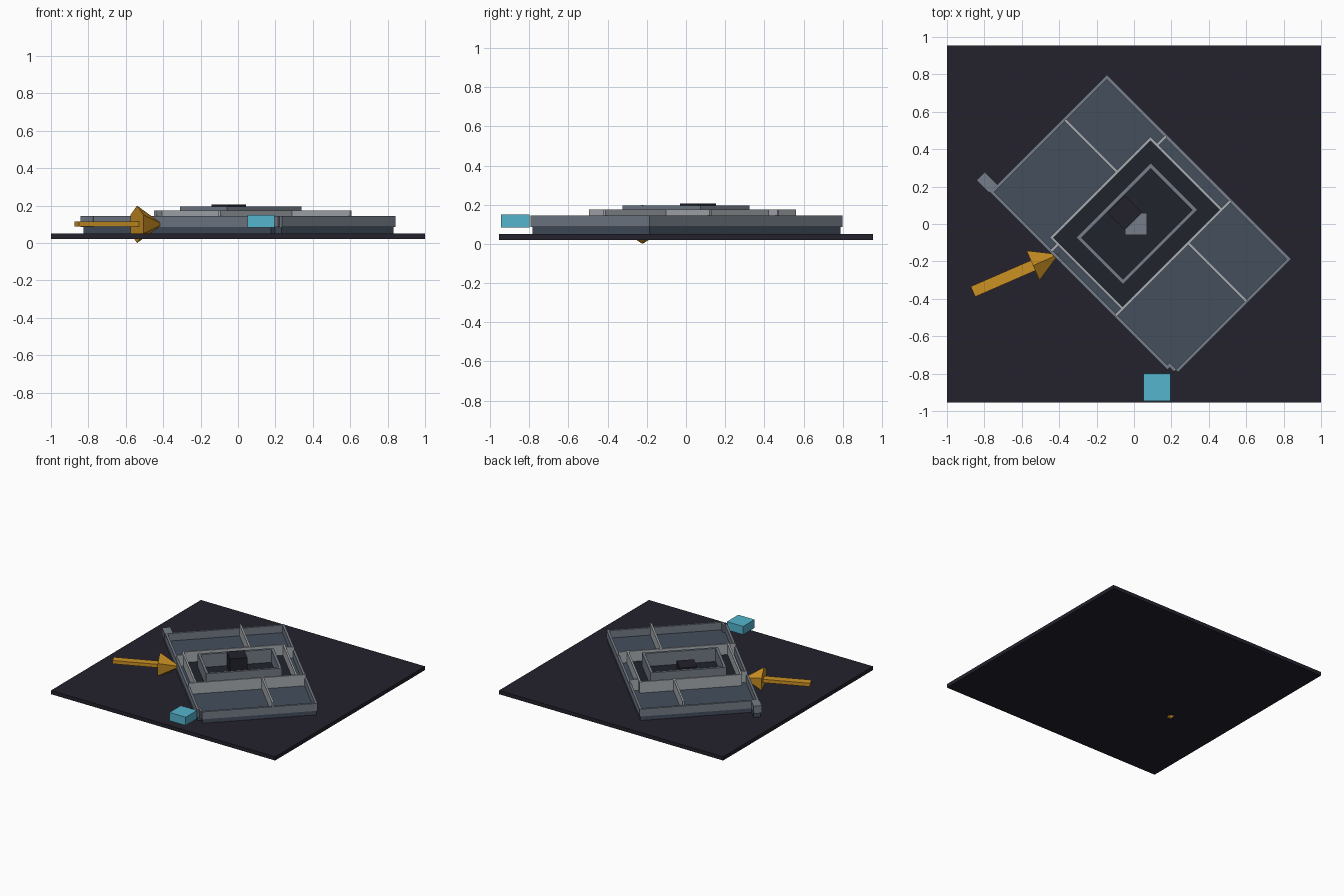
import bpy, bmesh, math
from mathutils import Matrix, Vector

if "Cube" in bpy.data.objects:
    bpy.data.objects.remove(bpy.data.objects["Cube"], do_unlink=True)


def material(name, hex_code):
    """Flat material from an sRGB hex code."""
    rgb = [int(hex_code[i:i + 2], 16) / 255 for i in (0, 2, 4)]
    lin = [c / 12.92 if c <= 0.04045 else ((c + 0.055) / 1.055) ** 2.4 for c in rgb]
    m = bpy.data.materials.new(name)
    m.use_nodes = True
    m.diffuse_color = (*lin, 1)
    m.node_tree.nodes["Principled BSDF"].inputs["Base Color"].default_value = (*lin, 1)
    return m


GROUND = material("dark_ground", "23222D")
FLOOR = material("slate_floor", "434E5C")
COURT = material("charcoal_court", "20232B")
WALL = material("grey_wall", "757D88")
LIGHT = material("pale_wall", "A9AEB3")
TOWER = material("dark_tower", "22212C")
CYAN = material("cyan_marker", "55B5CE")
AMBER = material("amber_arrow", "CC9124")

PLAN = Matrix.Rotation(math.radians(-45), 4, 'Z')   # building plan is turned
STRAIGHT = Matrix.Identity(4)


def finish(name, bm, mat, matrix):
    bmesh.ops.recalc_face_normals(bm, faces=bm.faces)
    mesh = bpy.data.meshes.new(name)
    bm.to_mesh(mesh)
    bm.free()
    mesh.materials.append(mat)
    ob = bpy.data.objects.new(name, mesh)
    ob.matrix_world = matrix
    bpy.context.collection.objects.link(ob)
    return ob


def box(name, xs, ys, zs, mat, matrix=PLAN):
    bm = bmesh.new()
    bmesh.ops.create_cube(bm, size=1)
    for v in bm.verts:
        v.co = Vector([(a + b) / 2 + c * (b - a) for (a, b), c in zip((xs, ys, zs), v.co)])
    return finish(name, bm, mat, matrix)


def slab(name, outline, z0, z1, mat):
    bm = bmesh.new()
    face = bm.faces.new([bm.verts.new((x, y, z0)) for x, y in outline])
    top = bmesh.ops.extrude_face_region(bm, geom=[face])["geom"]
    bmesh.ops.translate(bm, vec=(0, 0, z1 - z0),
                        verts=[g for g in top if isinstance(g, bmesh.types.BMVert)])
    return finish(name, bm, mat, PLAN)


def ring(name, xs, ys, zs, t, mat):
    """Four walls around a rectangle, inside its outline."""
    (x0, x1), (y0, y1) = xs, ys
    box(name + "_west", (x0, x0 + t), ys, zs, mat)
    box(name + "_east", (x1 - t, x1), ys, zs, mat)
    box(name + "_south", (x0 + t, x1 - t), (y0, y0 + t), zs, mat)
    box(name + "_north", (x0 + t, x1 - t), (y1 - t, y1), zs, mat)


# Ground plate
box("ground_plate", (-1, 1), (-.955, .955), (.02, .05), GROUND, STRAIGHT)

# Building floor with its corner spur and notch
F = .085
slab("building_floor", [(-.75, -.42), (.67, -.42), (.67, -.39), (.72, -.39), (.72, .455),
                        (-.66, .455), (-.66, -.37), (-.75, -.37)], .05, F, FLOOR)

# Outer walls
H = (F, .145)
T = .018
box("outer_wall_north", (-.667, .727), (.462 - T, .462), H, WALL)
box("outer_wall_west", (-.667, -.667 + T), (-.41, .462 - T), H, WALL)
box("outer_wall_east", (.727 - T, .727), (-.395, .462 - T), H, WALL)
box("outer_wall_south", (-.667, .677), (-.425, -.425 + T), H, WALL)
box("outer_wall_corner", (.659, .727 - T), (-.407, -.407 + T), H, WALL)
box("corner_spur", (-.76, -.667), (-.43, -.367), H, WALL)

# Pale inner walls and partitions
P = (F, .175)
W = .014
ring("court_wall", (-.267, .284), (-.37, .392), P, W, LIGHT)
box("partition_west", (-.655, -.267), (.126, .126 + W), P, LIGHT)
box("partition_east", (.284, .72), (.126, .126 + W), P, LIGHT)
for side, y in (("south", (-.417, -.37)), ("north", (.392, .455))):
    box("stub_west_" + side, (-.218, -.218 + W), y, P, LIGHT)
    box("stub_east_" + side, (.284 - W, .284), y, P, LIGHT)

# Court floor, inner ring and central blocks
box("court_floor", (-.253, .27), (-.356, .378), (F, .09), COURT)
ring("inner_ring", (-.167, .187), (-.27, .293), (.09, .195), .02, WALL)
box("central_tower", (-.143, -.013), (-.058, .072), (.09, .205), TOWER)
box("central_block", (-.047, .07), (-.06, .06), (.09, .11), WALL, STRAIGHT)

# Floating marker
box("marker_block", (.05, .195), (-.945, -.80), (.083, .15), CYAN, STRAIGHT)

# Arrow: flat shaft and six-sided head along its local x axis
AIM = Matrix.Translation((-.54, -.222, .1)) @ Matrix.Rotation(math.radians(23.5), 4, 'Z')
box("arrow_shaft", (-.35, .01), (-.03, .03), (-.011, .016), AMBER, AIM)
bm = bmesh.new()
bmesh.ops.create_cone(bm, cap_ends=True, segments=6, radius1=.1, radius2=0, depth=.15)
bmesh.ops.translate(bm, vec=(0, 0, .075), verts=bm.verts)
bmesh.ops.rotate(bm, matrix=Matrix.Rotation(math.radians(90), 3, 'Z'), verts=bm.verts)
bmesh.ops.rotate(bm, matrix=Matrix.Rotation(math.radians(90), 3, 'Y'), verts=bm.verts)
# Turn a corner of the head straight up
highest = max(bm.verts, key=lambda v: v.co.z)
turn = math.atan2(highest.co.y, highest.co.z)
bmesh.ops.rotate(bm, matrix=Matrix.Rotation(turn, 3, 'X'), verts=bm.verts)
finish("arrow_head", bm, AMBER, AIM)
